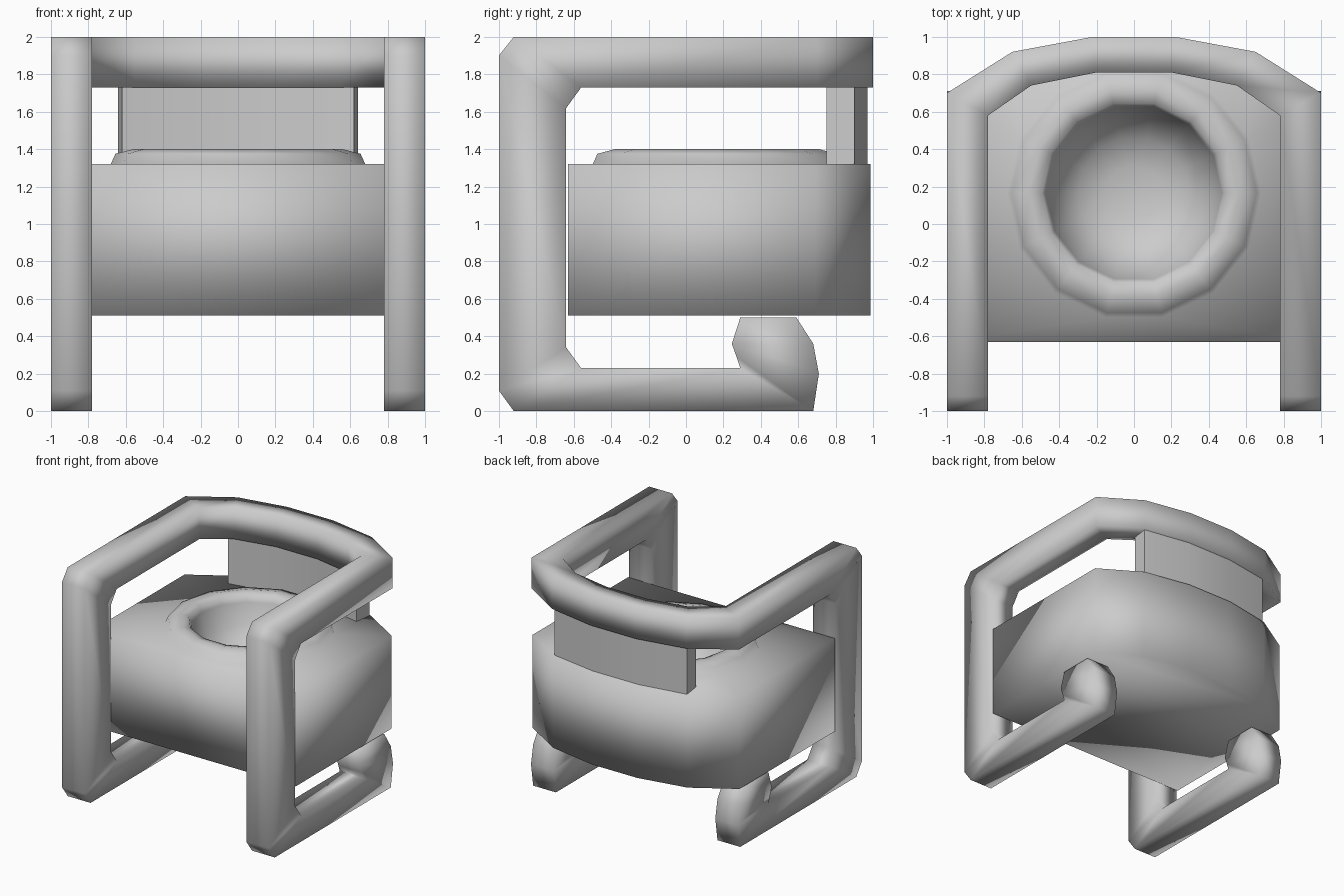
import bpy, bmesh, math

if "Cube" in bpy.data.objects:
    bpy.data.objects.remove(bpy.data.objects["Cube"])


def finish(name, bm, angle=None):
    bmesh.ops.recalc_face_normals(bm, faces=bm.faces)
    me = bpy.data.meshes.new(name)
    bm.to_mesh(me)
    bm.free()
    ob = bpy.data.objects.new(name, me)
    bpy.context.collection.objects.link(ob)
    for p in me.polygons:
        p.use_smooth = True
    if angle is not None:
        bpy.context.view_layer.objects.active = ob
        ob.select_set(True)
        bpy.ops.object.shade_smooth_by_angle(angle=math.radians(angle))
        ob.select_set(False)
    return ob


def add_ring(bm, pts):
    return [bm.verts.new(p) for p in pts]


def bridge(bm, a, b):
    n = len(a)
    for i in range(n):
        j = (i + 1) % n
        bm.faces.new((a[i], a[j], b[j], b[i]))


# Tubular frame: one continuous bar from the right foot over the back to the left foot
side = [  # outer (y, z), inner (y, z)
    ((0.59, 0.50), (0.29, 0.50)),
    ((0.68, 0.36), (0.245, 0.36)),
    ((0.71, 0.20), (0.27, 0.29)),
    ((0.68, 0.00), (0.29, 0.23)),
    ((-0.92, 0.00), (-0.56, 0.23)),
    ((-1.00, 0.11), (-0.64, 0.34)),
    ((-1.00, 1.90), (-0.64, 1.62)),
    ((-0.92, 2.00), (-0.56, 1.73)),
]
back = [  # outer (x, y), inner (x, y)
    ((1.00, 0.70), (0.78, 0.58)),
    ((0.65, 0.92), (0.55, 0.74)),
    ((0.22, 1.00), (0.20, 0.81)),
]
half = [[(1, *o), (0.78, *o), (0.78, *i), (1, *i)] for o, i in side]
half += [[(*o, 2), (*i, 2), (*i, 1.73), (*o, 1.73)] for o, i in back]
sections = half + [[(-x, y, z) for x, y, z in s] for s in reversed(half)]
bm = bmesh.new()
rings = [add_ring(bm, s) for s in sections]
for a, b in zip(rings, rings[1:]):
    bridge(bm, a, b)
bm.faces.new(rings[0])
bm.faces.new(rings[-1])
finish("frame", bm)

# Seat block with a round rim and bowl on top
right = [(1.0, -0.63), (1.0, 0.69), (0.65, 0.905), (0.22, 0.985)]
outline = right + [(-x, y) for x, y in reversed(right)]
bm = bmesh.new()
low = add_ring(bm, [(x, y, 0.51) for x, y in outline])
top = add_ring(bm, [(x, y, 1.32) for x, y in outline])
bridge(bm, low, top)
bm.faces.new(low)

N, CY = 14, 0.165
profile = [(0.68, 1.32), (0.655, 1.375), (0.56, 1.40), (0.49, 1.385),
           (0.47, 1.33), (0.42, 1.15), (0.30, 1.03), (0.15, 0.98)]
prev = None
for r, z in profile:
    ring = add_ring(bm, [(r * math.sin((i + 0.5) * 2 * math.pi / N),
                          CY + r * math.cos((i + 0.5) * 2 * math.pi / N), z) for i in range(N)])
    if prev:
        bridge(bm, prev, ring)
    else:
        base = ring
    prev = ring
bm.faces.new(prev)
# Flat top between the outline and the rim
edges = []
for loop in (top, base):
    for i, v in enumerate(loop):
        w = loop[(i + 1) % len(loop)]
        edges.append(bm.edges.get((v, w)) or bm.edges.new((v, w)))
bmesh.ops.triangle_fill(bm, use_beauty=True, use_dissolve=False, edges=edges)
finish("seat", bm)

# Curved back panel between seat and top rail
outer = [(0.64, 0.90), (0.22, 0.97), (-0.22, 0.97), (-0.64, 0.90)]
inner = [(-0.62, 0.75), (-0.2, 0.83), (0.2, 0.83), (0.62, 0.75)]
bm = bmesh.new()
lo = add_ring(bm, [(x, y, 1.31) for x, y in outer + inner])
hi = add_ring(bm, [(x, y, 1.80) for x, y in outer + inner])
bridge(bm, lo, hi)
bm.faces.new(lo)
bm.faces.new(hi)
finish("back_panel", bm, 40)
